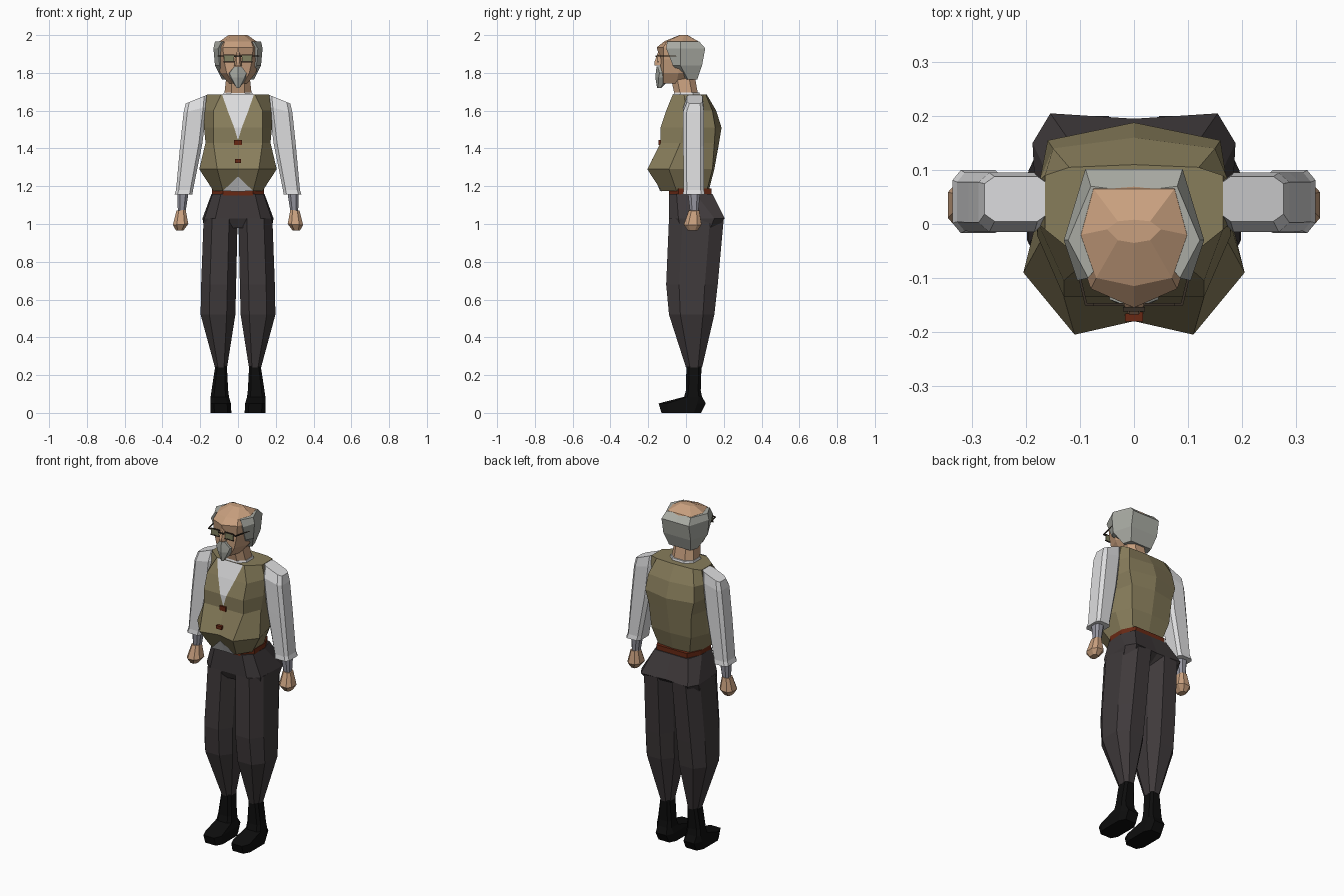
import bpy, bmesh


def material(name, rgb):
    m = bpy.data.materials.new(name)
    m.diffuse_color = (*rgb, 1)
    return m


SKIN = material("skin", (0.58, 0.35, 0.21))
HAIR = material("grey hair", (0.40, 0.41, 0.37))
VEST = material("olive vest", (0.245, 0.205, 0.105))
SHIRT = material("white shirt", (0.72, 0.72, 0.73))
CUFF = material("grey cuff", (0.31, 0.31, 0.36))
CLOTH = material("dark trousers", (0.050, 0.042, 0.044))
BOOT = material("black boots", (0.004, 0.004, 0.004))
LEATHER = material("red leather", (0.14, 0.022, 0.007))
LENS = material("lens", (0.22, 0.22, 0.12))
FRAME = material("spectacle frame", (0.04, 0.03, 0.02))


def loft(name, rings, mat, caps=True, closed=True):
    """Skin a stack of equal-length rings of (x, y, z) points."""
    bm = bmesh.new()
    vs = [[bm.verts.new(p) for p in r] for r in rings]
    n = len(rings[0])
    for a, b in zip(vs, vs[1:]):
        for i in range(n if closed else n - 1):
            j = (i + 1) % n
            bm.faces.new((a[i], a[j], b[j], b[i]))
    if caps:
        bm.faces.new(vs[0])
        bm.faces.new(vs[-1])
    if closed:
        bmesh.ops.recalc_face_normals(bm, faces=bm.faces)
    me = bpy.data.meshes.new(name)
    bm.to_mesh(me)
    bm.free()
    me.materials.append(mat)
    ob = bpy.data.objects.new(name, me)
    bpy.context.collection.objects.link(ob)
    return ob


def body(name, halves, mat):
    """Symmetric loft: each row is z and the right half of its outline."""
    rings = []
    for z, pts in halves:
        full = pts + [(-x, y) for x, y in reversed(pts) if x > 0]
        rings.append([(x, y, z) for x, y in full])
    return loft(name, rings, mat)


def limb(name, rows, mat, sides=(1, -1), ch=0.25):
    """Chamfered box loft: rows are z inner, z outer, x0, x1, y0, y1."""
    for s in sides:
        rings = []
        for zi, zo, x0, x1, y0, y1 in rows:
            cx, cy = (x1 - x0) * ch, (y1 - y0) * ch
            pts = [(x0 + cx, y0), (x1 - cx, y0), (x1, y0 + cy), (x1, y1 - cy),
                   (x1 - cx, y1), (x0 + cx, y1), (x0, y1 - cy), (x0, y0 + cy)]
            rings.append([(s * x, y, zi + (zo - zi) * (x - x0) / (x1 - x0)) for x, y in pts])
        side = "" if len(sides) == 1 else ("_right" if s > 0 else "_left")
        loft(name + side, rings, mat)


def box(name, c, d, mat):
    x, y, z = (v / 2 for v in d)
    loft(name, [[(c[0] + a * x, c[1] + b * y, c[2] + k * z)
                 for a, b in ((-1, -1), (1, -1), (1, 1), (-1, 1))] for k in (-1, 1)], mat)


# Vest with belly and chest
body("vest", [
    (1.175, [(0, -.12), (.08, -.13), (.13, -.05), (.13, .05), (.10, .11), (0, .12)]),
    (1.29, [(0, -.18), (.11, -.205), (.205, -.09), (.17, .05), (.13, .14), (0, .15)]),
    (1.43, [(0, -.135), (.13, -.135), (.172, -.03), (.165, .05), (.14, .15), (0, .175)]),
    (1.51, [(0, -.135), (.13, -.135), (.18, -.02), (.175, .06), (.16, .155), (0, .188)]),
    (1.60, [(0, -.105), (.13, -.105), (.177, 0), (.175, .08), (.15, .14), (0, .16)]),
    (1.685, [(0, -.07), (.09, -.07), (.165, -.01), (.165, .09), (.12, .105), (0, .11)]),
], VEST)

# Shirt front, lower shirt triangle and collar
loft("shirt_front", [[(-x, y, z), (x, y, z)] for x, y, z in
     ((.002, -.139, 1.45), (.02, -.139, 1.51), (.055, -.109, 1.60), (.085, -.074, 1.688))],
     SHIRT, caps=False, closed=False)
loft("shirt_hem", [[(-.08, -.138, 1.175), (0, -.128, 1.172), (.08, -.138, 1.175)],
                   [(-.002, -.167, 1.25), (0, -.167, 1.25), (.002, -.167, 1.25)]],
     SHIRT, caps=False, closed=False)
limb("collar", [(1.66, 1.66, -.085, .085, -.074, .08), (1.696, 1.696, -.075, .075, -.062, .07)],
     SHIRT, sides=(1,))

# Belt and buttons
body("belt", [(z, [(0, -.09), (.08, -.09), (.137, -.04), (.137, .06), (.10, .135), (0, .135)])
              for z in (1.15, 1.188)], LEATHER)
box("upper_button", (0, -.138, 1.432), (.04, .014, .026), LEATHER)
box("lower_button", (0, -.171, 1.333), (.034, .02, .02), LEATHER)

# Trousers
body("trouser_seat", [
    (0.98, [(0, -.05), (.10, -.08), (.17, -.03), (.18, .13), (.13, .17), (0, .12)]),
    (1.03, [(0, -.09), (.12, -.09), (.178, -.04), (.188, .15), (.155, .205), (0, .195)]),
    (1.16, [(0, -.09), (.09, -.09), (.135, -.05), (.14, .05), (.11, .14), (0, .14)]),
], CLOTH)
limb("trouser_leg", [
    (0.24, 0.24, .058, .122, 0, .085),
    (0.52, 0.52, .014, .198, -.09, .15),
    (0.68, 0.68, .010, .195, -.105, .168),
    (1.03, 1.03, .002, .182, -.09, .20)], CLOTH)

# Boots
limb("boot", [
    (0, 0, .035, .145, -.13, .08),
    (.05, .05, .038, .146, -.145, .105),
    (.085, .085, .048, .145, -.01, .085),
    (.12, .12, .052, .14, 0, .078),
    (.25, .25, .059, .12, .002, .082)], BOOT, ch=0.18)

# Sleeves, wrists and hands
limb("sleeve", [
    (1.155, 1.155, .242, .336, -.017, .10),
    (1.18, 1.18, .238, .328, -.013, .095),
    (1.43, 1.41, .188, .307, -.015, .095),
    (1.62, 1.59, .165, .288, -.015, .095),
    (1.685, 1.638, .160, .277, .005, .088)], SHIRT, ch=0.16)
limb("wrist", [
    (1.06, 1.06, .278, .318, .022, .065),
    (1.165, 1.165, .262, .322, .01, .075)], CUFF)
limb("hand", [
    (.965, .965, .29, .328, .01, .06),
    (1.0, .995, .263, .345, -.012, .082),
    (1.075, 1.07, .277, .326, .015, .07)], SKIN)

# Neck and head
limb("neck", [(1.66, 1.66, -.075, .075, -.055, .068), (1.82, 1.82, -.058, .058, -.09, .04)],
     SKIN, sides=(1,))
body("head", [
    (1.745, [(0, -.13), (.03, -.12), (.05, -.05), (.04, .01), (0, .02)]),
    (1.80, [(0, -.14), (.06, -.12), (.095, -.04), (.08, .05), (0, .06)]),
    (1.87, [(0, -.137), (.075, -.12), (.11, -.03), (.085, .075), (0, .08)]),
    (1.935, [(0, -.155), (.08, -.12), (.112, -.03), (.085, .075), (0, .08)]),
    (1.967, [(0, -.115), (.07, -.10), (.098, -.02), (.075, .065), (0, .065)]),
    (2.0, [(0, -.035), (.03, -.03), (.05, -.01), (.03, .005), (0, .008)]),
], SKIN)
limb("nose", [(1.84, 1.84, -.02, .02, -.166, -.10), (1.855, 1.855, -.018, .018, -.168, -.10),
              (1.91, 1.91, -.01, .01, -.148, -.10)], SKIN, sides=(1,))

# Hair round the back and sides, moustache and beard
body("hair", [
    (1.765, [(0, 0), (.065, .005), (.085, .01), (.07, .06), (0, .06)]),
    (1.84, [(0, 0), (.098, -.07), (.122, -.03), (.09, .085), (0, .085)]),
    (1.93, [(0, 0), (.105, -.105), (.13, -.03), (.09, .102), (0, .102)]),
    (1.966, [(0, 0), (.085, -.10), (.122, -.03), (.08, .07), (0, .06)]),
], HAIR)
body("beard", [
    (1.72, [(0, -.153), (.008, -.148), (.006, -.135), (0, -.13)]),
    (1.775, [(0, -.162), (.035, -.145), (.05, -.10), (0, -.08)]),
    (1.80, [(0, -.16), (.045, -.14), (.05, -.10), (0, -.08)]),
    (1.835, [(0, -.156), (.018, -.15), (.015, -.10), (0, -.10)]),
], HAIR)

# Spectacles
for s, side in ((1, "right"), (-1, "left")):
    box("lens_" + side, (s * .047, -.149, 1.877), (.052, .004, .03), LENS)
    for z in (1.859, 1.895):
        box("rim_" + side, (s * .047, -.149, z), (.058, .006, .006), FRAME)
    box("temple_" + side, (s * .082, -.149, 1.89), (.016, .006, .006), FRAME)
    loft("temple_arm_" + side, [[(s * x, y, z + k) for k in (-.003, .003)] +
                                [(s * (x + .005), y, z + k) for k in (.003, -.003)]
                                for x, y, z in ((.086, -.15, 1.89), (.11, -.05, 1.89))], FRAME)
box("bridge", (0, -.158, 1.888), (.04, .008, .006), FRAME)
